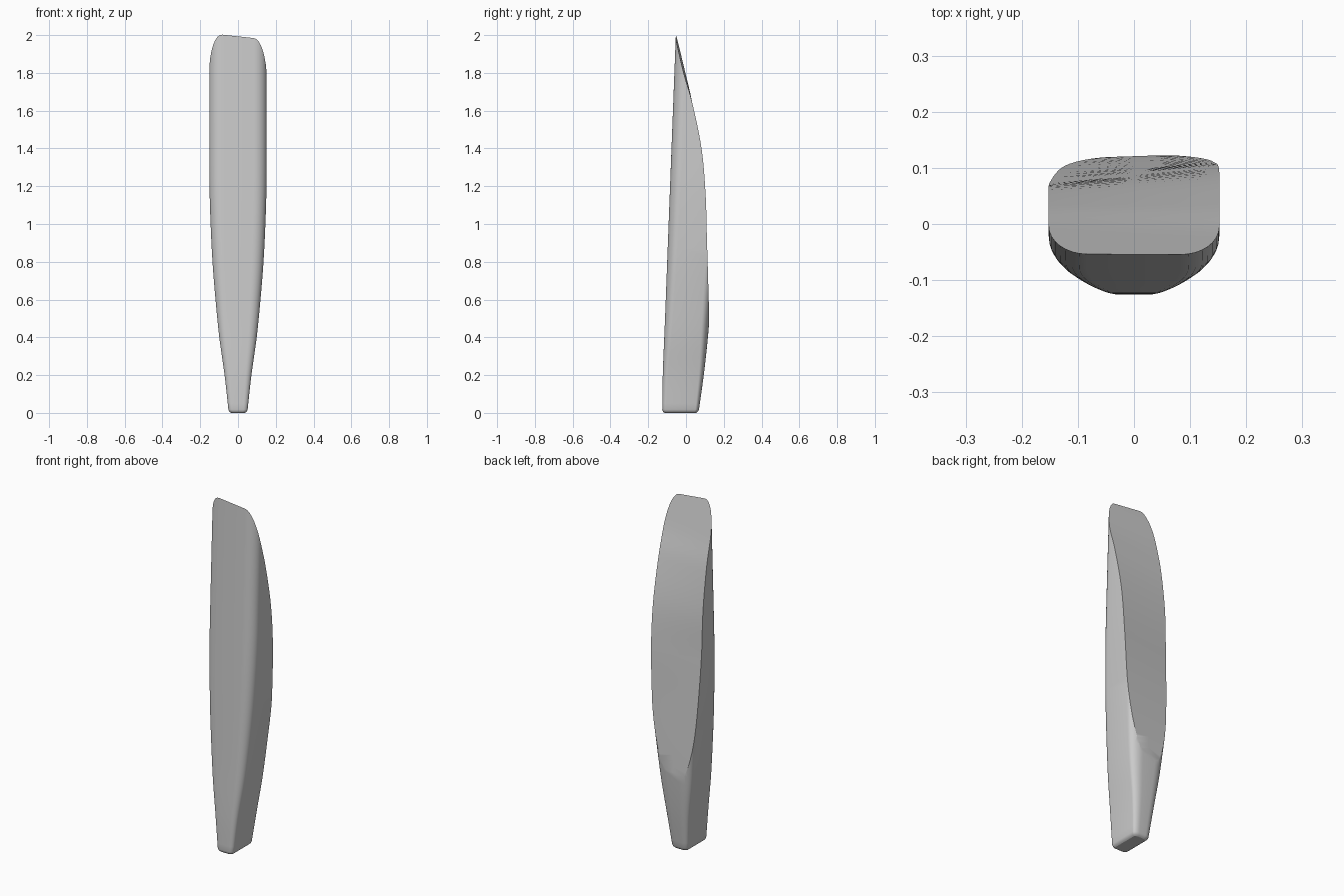
import bpy, bmesh, math

if "Cube" in bpy.data.objects:
    bpy.data.objects.remove(bpy.data.objects["Cube"], do_unlink=True)

grey = bpy.data.materials.new("plain_grey")
grey.use_nodes = True
grey.diffuse_color = (0.6, 0.6, 0.6, 1)
grey.node_tree.nodes["Principled BSDF"].inputs["Base Color"].default_value = (0.6, 0.6, 0.6, 1)


def curve(keys, z):
    """Smooth interpolation through (z, value) keys."""
    if z <= keys[0][0]:
        return keys[0][1]
    for i in range(len(keys) - 1):
        (z0, a), (z1, b) = keys[i], keys[i + 1]
        if z <= z1:
            zp, ap = keys[max(i - 1, 0)]
            zn, bn = keys[min(i + 2, len(keys) - 1)]
            h, t = z1 - z0, (z - z0) / (z1 - z0)
            m0, m1 = (b - ap) / (z1 - zp) * h, (bn - a) / (zn - z0) * h
            return ((2*t**3 - 3*t*t + 1) * a + (t**3 - 2*t*t + t) * m0
                    + (3*t*t - 2*t**3) * b + (t**3 - t*t) * m1)
    return keys[-1][1]


def loft(name, rings):
    """Closed solid through matching rings of points."""
    bm = bmesh.new()
    loops = [[bm.verts.new(p) for p in ring] for ring in rings]
    n = len(loops[0])
    for low, high in zip(loops, loops[1:]):
        for i in range(n):
            j = (i + 1) % n
            bm.faces.new((low[i], low[j], high[j], high[i]))
    bm.faces.new(loops[0][::-1])
    bm.faces.new(loops[-1])
    bmesh.ops.recalc_face_normals(bm, faces=bm.faces)
    mesh = bpy.data.meshes.new(name)
    bm.to_mesh(mesh)
    bm.free()
    mesh.materials.append(grey)
    ob = bpy.data.objects.new(name, mesh)
    bpy.context.collection.objects.link(ob)
    return ob


# Profiles up the height: half width, front, back, and the rear cut with its twist
WIDTH = [(0, .049), (.2, .071), (.4, .099), (.6, .119), (.8, .135),
         (1, .145), (1.2, .151), (1.4, .152), (2.1, .152)]
FRONT = [(0, -.126), (.2, -.123), (.5, -.111), (1, -.092), (2.1, -.05)]
BACK = [(0, .066), (.2, .094), (.35, .111), (.5, .125), (.75, .15), (1, .18), (2.1, .2)]
CUT = [(.2, .13), (.5, .119), (.9, .1), (1.15, .089), (1.4, .073),
       (1.65, .031), (1.8, -.008), (2, -.0557), (2.2, -.105)]
TWIST = [(.2, .04), (.5, .05), (.9, .08), (1.15, .1), (1.4, .06),
         (1.65, 0), (1.8, -.03), (2, -.03), (2.2, -.03)]


def section(z, inset):
    """Rounded section with a flat front and softer back."""
    w = curve(WIDTH, z) - inset
    f, b = curve(FRONT, z) + inset, curve(BACK, z) - inset
    ry, pts = 0.38 * w, []
    for sx, sy, rx, start in ((1, 1, .62, 0), (-1, 1, .62, 90), (-1, -1, .45, 180), (1, -1, .45, 270)):
        edge = b if sy > 0 else f
        for k in range(9):
            a = math.radians(start + k * 90 / 8)
            pts.append((sx * w * (1 - rx) + rx * w * math.cos(a),
                        edge - sy * ry + ry * math.sin(a), z))
    return pts


# Tapered body with a small rounded foot
foot = [(0, .012), (.004, .006), (.01, .002), (.018, 0)]
levels = foot + [(.05 + 2.05 * i / 50, 0) for i in range(51)]
body = loft("tapered_body", [section(z, inset) for z, inset in levels])

# Curved, gently twisted cutter for the back
rings = []
for i in range(61):
    z = .2 + 2 * i / 60
    edge = [(x, curve(CUT, z) + curve(TWIST, z) * x, z) for x in (-.3, -.15, 0, .15, .3)]
    rings.append(edge + [(.3, .6, z), (-.3, .6, z)])
cutter = loft("back_cutter", rings)
cutter.hide_render = True

cut = body.modifiers.new("back_cut", 'BOOLEAN')
cut.operation = 'DIFFERENCE'
cut.solver = 'EXACT'
cut.object = cutter
bpy.ops.object.select_all(action='DESELECT')
body.select_set(True)
bpy.context.view_layer.objects.active = body
bpy.ops.object.modifier_apply(modifier=cut.name)
bpy.data.objects.remove(cutter, do_unlink=True)
bpy.ops.object.shade_smooth_by_angle(angle=math.radians(25))
